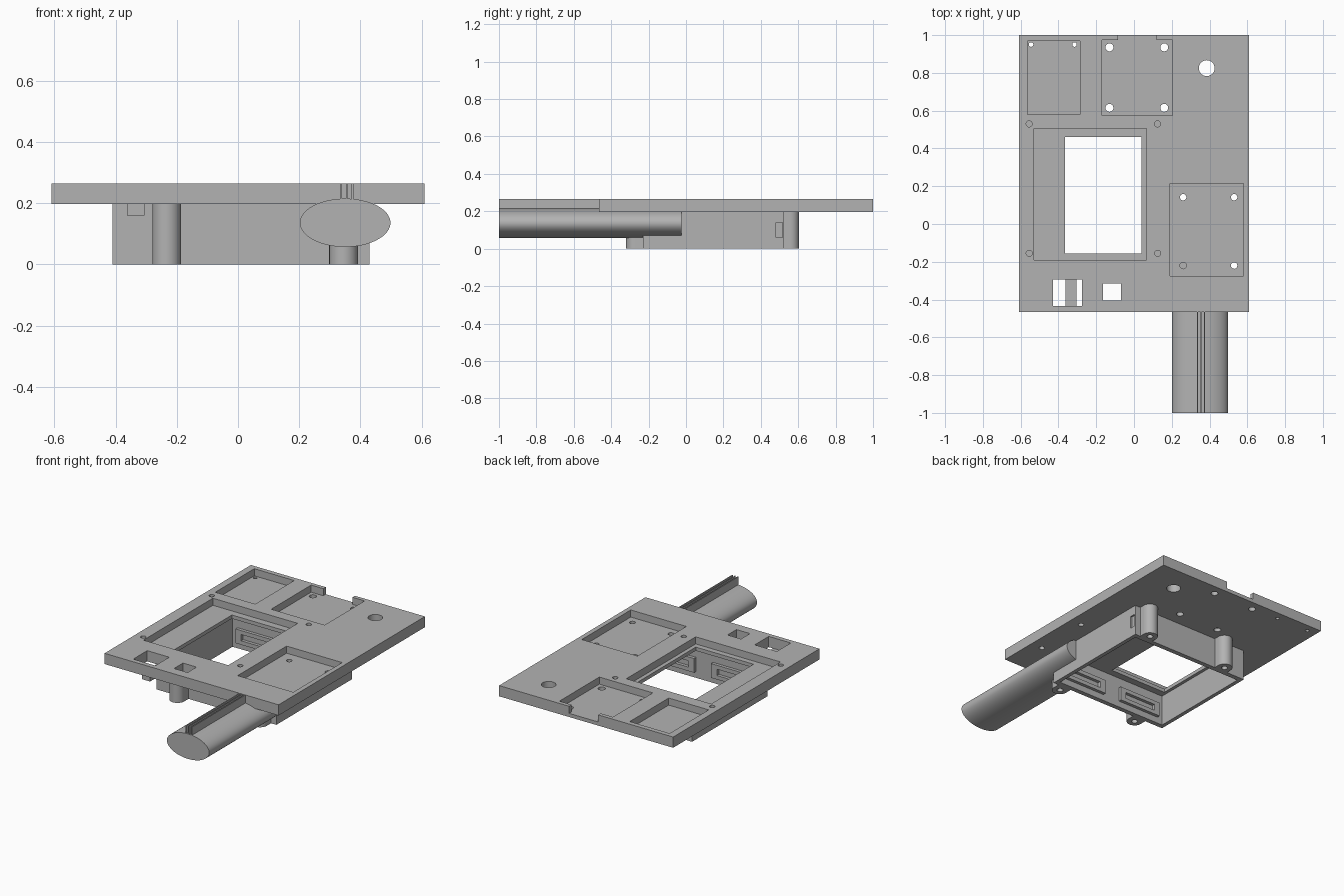
import bpy, math

old = bpy.data.objects.get("Cube")
if old:
    bpy.data.objects.remove(old)

grey = bpy.data.materials.new("plain_grey")
grey.use_nodes = True
COLOUR = (0.45, 0.45, 0.45, 1)
grey.diffuse_color = COLOUR
grey.node_tree.nodes["Principled BSDF"].inputs["Base Color"].default_value = COLOUR

TOP, BASE, FLOOR = 0.265, 0.197, 0.22


def finish(name):
    ob = bpy.context.object
    ob.name = name
    bpy.ops.object.transform_apply(location=True, rotation=True, scale=True)
    ob.data.materials.append(grey)
    return ob


def box(name, x0, x1, y0, y1, z0, z1):
    bpy.ops.mesh.primitive_cube_add(
        size=1, location=((x0 + x1) / 2, (y0 + y1) / 2, (z0 + z1) / 2))
    bpy.context.object.scale = (x1 - x0, y1 - y0, z1 - z0)
    return finish(name)


def post(name, x, y, r, z0, z1):
    bpy.ops.mesh.primitive_cylinder_add(
        vertices=32, radius=r, depth=z1 - z0, location=(x, y, (z0 + z1) / 2))
    return finish(name)


def combine(ob, tool, operation="DIFFERENCE"):
    mod = ob.modifiers.new("combine", "BOOLEAN")
    mod.object, mod.operation, mod.solver = tool, operation, "EXACT"
    bpy.ops.object.select_all(action="DESELECT")
    bpy.context.view_layer.objects.active = ob
    ob.select_set(True)
    bpy.ops.object.modifier_apply(modifier=mod.name)
    bpy.data.objects.remove(tool)


def smooth(ob):
    bpy.ops.object.select_all(action="DESELECT")
    bpy.context.view_layer.objects.active = ob
    ob.select_set(True)
    bpy.ops.object.shade_smooth_by_angle(angle=math.radians(30))


# Mounting plate with shallow pockets, windows and screw holes
plate = box("mounting_plate", -0.61, 0.61, -0.465, 1, BASE, TOP)
pockets = [(-0.53, 0.065, -0.19, 0.505), (-0.565, -0.285, 0.58, 0.97),
           (-0.17, 0.205, 0.575, 0.975), (0.19, 0.58, -0.275, 0.215),
           (-0.085, 0.12, 0.9, 1.1)]
windows = [(-0.365, 0.04, -0.155, 0.46), (-0.43, -0.275, -0.435, -0.295),
           (-0.165, -0.07, -0.405, -0.315)]
for p in pockets:
    combine(plate, box("cutter", *p, FLOOR, 0.4))
for w in windows:
    combine(plate, box("cutter", *w, 0.1, 0.4))

holes = [(0.385, 0.825, 0.042), (-0.545, 0.95, 0.012), (-0.315, 0.95, 0.012)]
holes += [(x, y, 0.021) for x in (-0.13, 0.16) for y in (0.615, 0.935)]
holes += [(x, y, 0.017) for x in (0.26, 0.53) for y in (-0.22, 0.142)]
for x, y, r in holes:
    combine(plate, post("cutter", x, y, r, 0.1, 0.4))
for x in (-0.555, 0.125):
    for y in (-0.155, 0.53):
        combine(plate, post("cutter", x, y, 0.016, FLOOR, 0.4))
smooth(plate)

# Strap bar beneath the wide window
box("strap_bar", -0.363, -0.305, -0.445, -0.285, 0.16, BASE + 0.001)

# Open frame under the plate
CAVITY = (-0.385, 0.405, -0.2, 0.495)
frame = box("lower_frame", -0.41, 0.43, -0.23, 0.525, 0, BASE)
combine(frame, box("cutter", *CAVITY, -0.1, 0.4))
combine(frame, box("cutter", 0.42, 0.5, 0.48, 0.515, 0.06, 0.14))

# Ledges on the inner faces of the front and back walls
for side, y0, y1 in (("front", -0.2, -0.18), ("back", 0.475, 0.495)):
    for part, x0, x1 in (("right", -0.35, -0.05), ("left", 0.07, 0.37)):
        ledge = box(f"{side}_{part}_ledge", x0, x1, y0, y1, 0.04, 0.13)
        mid = (x0 + x1) / 2
        combine(ledge, box("cutter", mid - 0.11, mid + 0.11, y0 - 0.1, y1 + 0.1, 0.065, 0.105))

# Screw bosses joined to the frame by short necks
for side, y, wall, r in (("front", -0.273, -0.225, 0.047), ("back", 0.558, 0.52, 0.047)):
    for part, x in (("right", -0.233), ("left", 0.345)):
        boss = post(f"{side}_{part}_boss", x, y, r, 0, BASE)
        combine(boss, box("neck", x - r, x + r, min(y, wall), max(y, wall), 0, BASE), "UNION")
        combine(boss, post("cutter", x, y, 0.018, -0.1, 0.08))
        smooth(boss)

# Oval handle, hollowed where it meets the frame
bpy.ops.mesh.primitive_cylinder_add(
    vertices=64, radius=1, depth=0.975, location=(0.35, -0.5125, 0.136),
    rotation=(math.pi / 2, 0, 0))
bpy.context.object.scale = (0.148, 0.079, 1)
handle = finish("handle")
combine(handle, box("cutter", *CAVITY, -0.1, 0.4))
smooth(handle)

# Thin fins along the top of the handle
for i, x in enumerate((0.336, 0.355, 0.374)):
    box(f"handle_fin_{i + 1}", x - 0.003, x + 0.003, -1, -0.465, 0.2, TOP)
